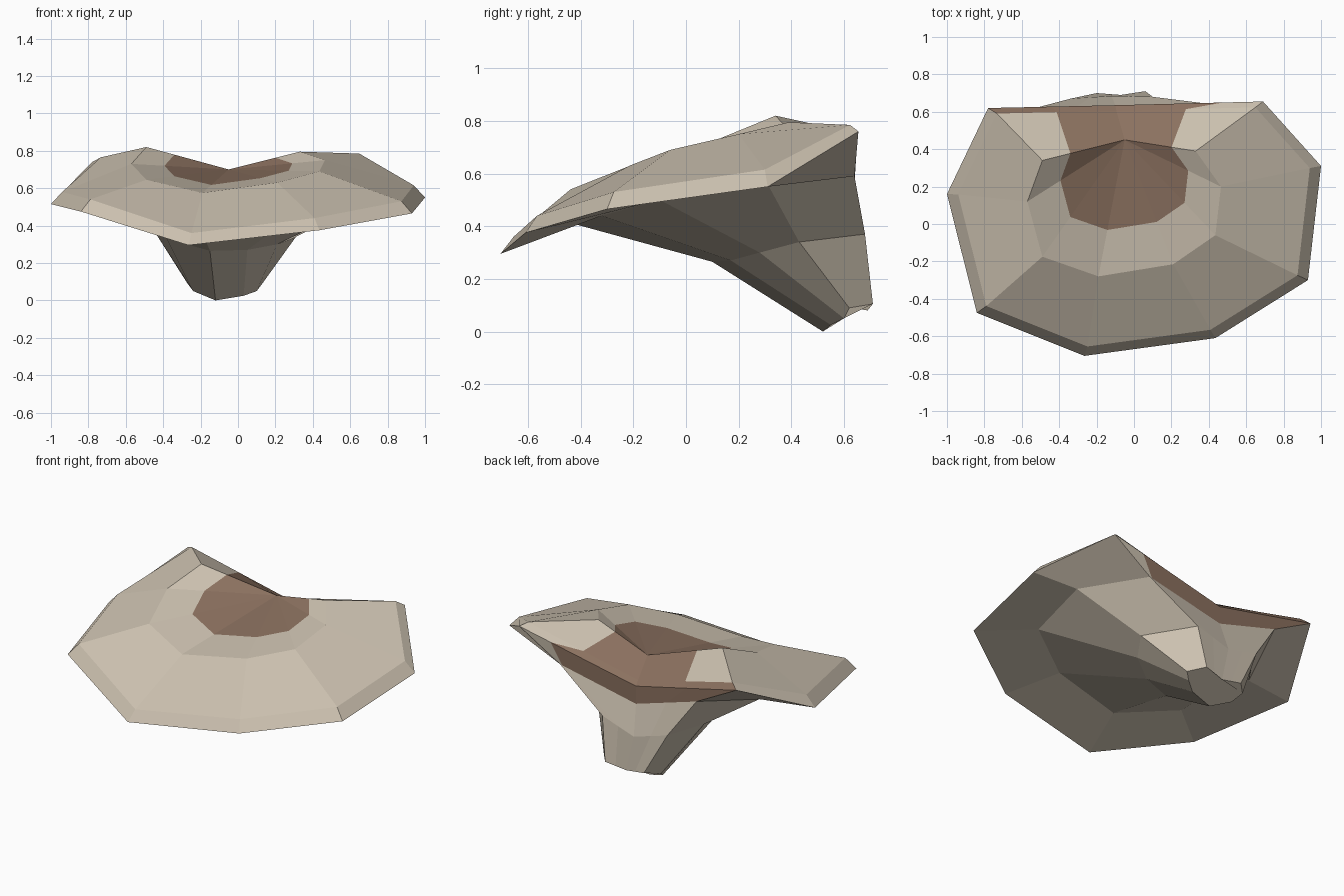
import bpy, bmesh
from mathutils import Vector

if "Cube" in bpy.data.objects:
    bpy.data.objects.remove(bpy.data.objects["Cube"])

# Colours
def material(name, rgb):
    m = bpy.data.materials.new(name)
    m.diffuse_color = (*rgb, 1)
    m.use_nodes = True
    m.node_tree.nodes["Principled BSDF"].inputs["Base Color"].default_value = m.diffuse_color
    return m

TAN, BROWN = 0, 1
mats = [material("pale_tan", (0.60, 0.53, 0.43)), material("bark_brown", (0.26, 0.165, 0.115))]

# Nine-sided rings, starting back left and running past the front to the back middle
rim = [(-.78, .62, .74), (-1, .16, .515), (-.84, -.475, .475), (-.265, -.705, .295),
       (.435, -.61, .375), (.93, -.30, .465), (1, .31, .55), (.69, .655, .76), (-.1, .635, .59)]
crown = [(-.49, .34, .82), (-.57, .12, .73), (-.49, -.175, .645), (-.19, -.28, .575),
         (.21, -.215, .63), (.435, -.06, .69), (.465, .20, .75), (.33, .39, .795), (-.05, .45, .70)]
under = [(-.51, .625, .60), (-.66, .22, .50), (-.55, -.24, .47), (-.21, -.43, .41),
         (.28, -.32, .44), (.62, -.10, .50), (.68, .31, .56), (.42, .64, .59), (-.1, .635, .48)]
waist = [(-.34, .67, .36), (-.46, .48, .39), (-.38, .25, .33), (-.15, .10, .265),
         (.05, .17, .27), (.21, .28, .30), (.31, .43, .34), (.10, .68, .37), (-.12, .685, .30)]
foot = [(-.20, .70, .10), (-.27, .63, .09), (-.24, .57, .05), (-.12, .52, 0),
        (.03, .55, .025), (.10, .60, .05), (.13, .62, .09), (.06, .71, .105), (-.07, .69, .08)]
# The bevelled top edge of the rim is the rim drawn inwards and lifted
lip = [(x * .94, .13 + (y - .13) * .94, z + (.025 if y > .5 else .065)) for x, y, z in rim]

bm = bmesh.new()

def make_ring(points, right, left):
    """Add a ring, with one split column on each side of the back middle."""
    p = [Vector(c) for c in points]
    p = p[:8] + [p[7].lerp(p[8], right), p[8], p[8].lerp(p[0], left)]
    return [bm.verts.new(c) for c in p]

def face(verts, colour):
    unique = list(dict.fromkeys(verts))
    if len(unique) > 2:
        bm.faces.new(unique).material_index = colour

def bridge(a, b, brown_columns=()):
    for i in range(len(a)):
        j = (i + 1) % len(a)
        face([a[i], a[j], b[j], b[i]], BROWN if i in brown_columns else TAN)

INNER = .66
crown_v = make_ring(crown, 1 - INNER, INNER)
lip_v = make_ring(lip, .5, .5)
rim_v = make_ring(rim, .27, .5)
under_v = make_ring(under, .03, .5)
waist_v = make_ring(waist, .5, .5)
foot_v = make_ring(foot, .5, .5)

# Cap, underside and stalk, with the brown cut face at the back
bridge(crown_v, lip_v, (8, 9))
bridge(lip_v, rim_v, (8, 9, 10))
bridge(rim_v, under_v, (8, 9, 10))
bridge(under_v, waist_v)
bridge(waist_v, foot_v)
face(foot_v, TAN)

# Dished centre of the cap: a brown fan inside a tan border
hub = crown_v[9]
inner = [crown_v[10]]
inner += [bm.verts.new(hub.co.lerp(v.co, INNER)) for v in crown_v[1:7]]
inner += [crown_v[8]]
for i in range(7):
    face([crown_v[i], crown_v[i + 1], inner[i + 1], inner[i]], TAN)
    face([hub, inner[i], inner[i + 1]], BROWN)

bmesh.ops.recalc_face_normals(bm, faces=bm.faces[:])
mesh = bpy.data.meshes.new("shelf_mushroom")
bm.to_mesh(mesh)
bm.free()
for m in mats:
    mesh.materials.append(m)
mushroom = bpy.data.objects.new("shelf_mushroom", mesh)
bpy.context.collection.objects.link(mushroom)
